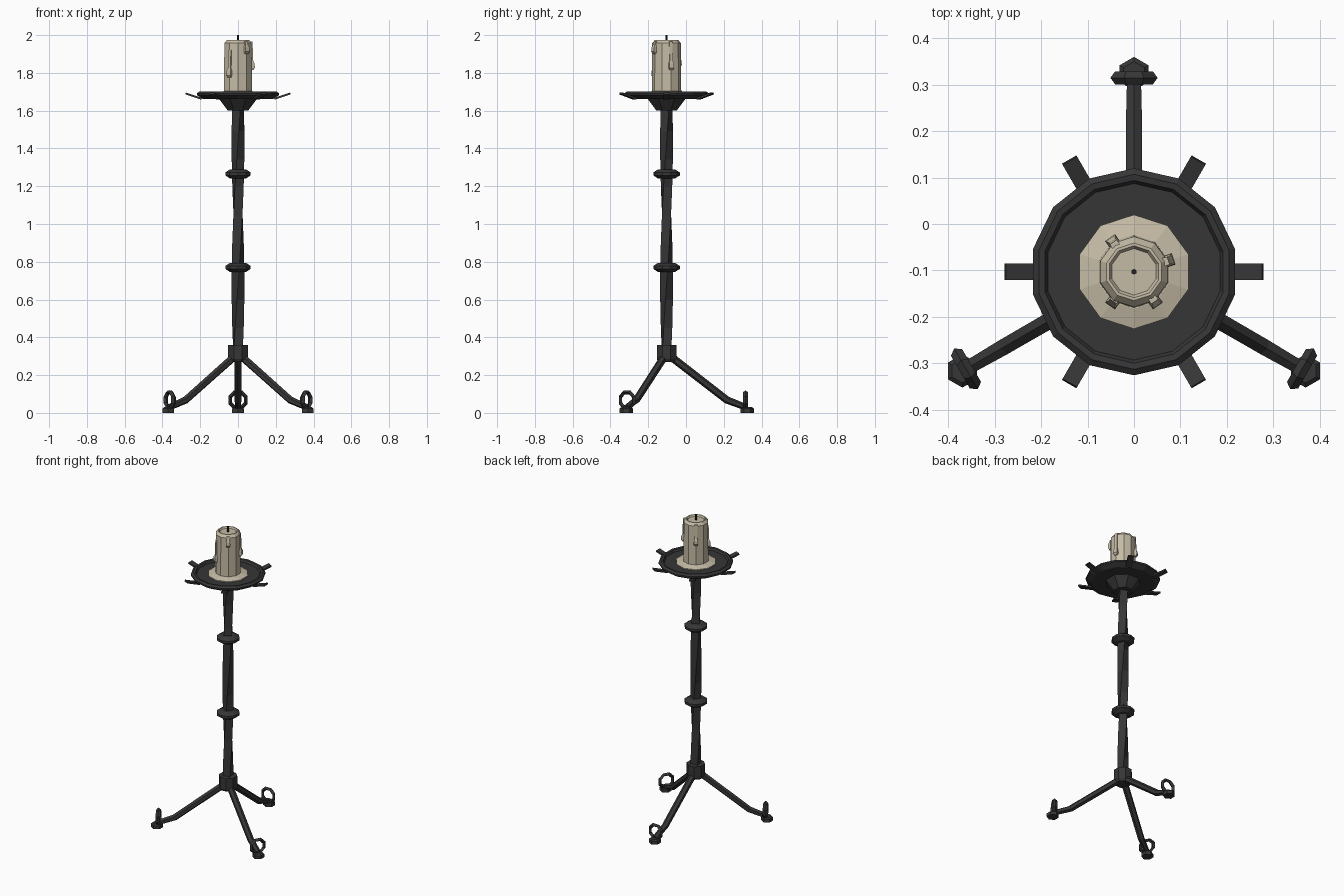
import bpy, bmesh, math
from mathutils import Vector, Matrix

if "Cube" in bpy.data.objects:
    bpy.data.objects.remove(bpy.data.objects["Cube"])

CY = -0.103  # stem axis sits slightly forward of the origin
AXIS = Matrix.Translation((0, CY, 0))


def mat(name, col):
    m = bpy.data.materials.new(name)
    m.diffuse_color = (*col, 1)
    m.use_nodes = True
    m.node_tree.nodes["Principled BSDF"].inputs["Base Color"].default_value = m.diffuse_color
    return m


IRON = mat("dark iron", (0.037, 0.037, 0.037))
WAX = mat("cream wax", (0.56, 0.50, 0.38))
WICK = mat("black wick", (0.015, 0.015, 0.015))


def finish(name, bm, material, matrix=AXIS):
    bmesh.ops.recalc_face_normals(bm, faces=bm.faces)
    me = bpy.data.meshes.new(name)
    bm.to_mesh(me)
    bm.free()
    me.materials.append(material)
    ob = bpy.data.objects.new(name, me)
    ob.matrix_world = matrix
    bpy.context.collection.objects.link(ob)
    return ob


def loft(name, rings, material, matrix=AXIS, closed=False):
    """Skin a list of equal-length point rings; caps the ends unless closed."""
    bm = bmesh.new()
    vs = [[bm.verts.new(p) for p in r] for r in rings]
    n = len(vs[0])
    pairs = list(zip(vs, vs[1:])) + ([(vs[-1], vs[0])] if closed else [])
    for a, b in pairs:
        for i in range(n):
            j = (i + 1) % n
            bm.faces.new((a[i], a[j], b[j], b[i]))
    if not closed:
        bm.faces.new(vs[0])
        bm.faces.new(vs[-1])
    return finish(name, bm, material, matrix)


def ngon(r, z, n, start):
    return [(r * math.cos(start + math.tau * i / n),
             r * math.sin(start + math.tau * i / n), z) for i in range(n)]


def lathe(name, profile, n, material, start=math.pi / 2, matrix=AXIS):
    return loft(name, [ngon(r, z, n, start) for r, z in profile], material, matrix)


def tube(name, path, radii, n, material, matrix):
    """Bar swept along a path lying in the local x-z plane."""
    rings = []
    for i, p in enumerate(path):
        a, b = path[max(i - 1, 0)], path[min(i + 1, len(path) - 1)]
        t = Vector((b[0] - a[0], 0, b[1] - a[1])).normalized()
        up = Vector((-t.z, 0, t.x))
        c = Vector((p[0], 0, p[1]))
        rings.append([c + radii[i] * (up * math.cos(math.tau * k / n) +
                      Vector((0, 1, 0)) * math.sin(math.tau * k / n)) for k in range(n)])
    return loft(name, rings, material, matrix)


def box(name, size, matrix, material):
    bm = bmesh.new()
    bmesh.ops.create_cube(bm, size=1, matrix=Matrix.Diagonal((*size, 1)))
    return finish(name, bm, material, matrix)


def spin(deg):
    return AXIS @ Matrix.Rotation(math.radians(deg), 4, 'Z')


# Twisted square stem
loft("twisted_stem", [ngon(0.034, 0.30 + 1.34 * i / 9, 4,
                           math.radians(45 + 160 * i / 9)) for i in range(10)], IRON)

# Collar at the leg joint and the two knuckle rings
lathe("leg_collar", [(0.045, 0.27), (0.056, 0.285), (0.056, 0.36)], 8, IRON, math.pi / 8)
for name, z in (("lower_ring", 0.77), ("upper_ring", 1.265)):
    lathe(name, [(0.045, z - 0.024), (0.07, z - 0.008), (0.07, z + 0.008),
                 (0.045, z + 0.024)], 10, IRON)

# Three legs, each with a foot pad and an upright ring
for i, deg in enumerate((90, 210, 330), 1):
    m = spin(deg)
    tube(f"leg_{i}", [(0.02, 0.30), (0.32, 0.068), (0.425, 0.028)],
         [0.021, 0.02, 0.017], 6, IRON, m)
    foot = m @ Matrix.Translation((0.427, 0, 0))
    lathe(f"foot_{i}", [(0.036, 0), (0.036, 0.022), (0.026, 0.03)], 6, IRON, 0, foot)
    rings = []
    for k in range(8):
        a = math.tau * (k + 0.5) / 8
        d = Vector((0, math.cos(a), math.sin(a)))
        c = Vector((0.418, 0, 0.068)) + d * 0.044
        rings.append([c + d * 0.011, c + Vector((0.014, 0, 0)),
                      c - d * 0.011, c - Vector((0.014, 0, 0))])
    loft(f"foot_ring_{i}", rings, IRON, m, closed=True)

# Cup under the drip pan, and the pan with raised rim
lathe("pan_cup", [(0.058, 1.60), (0.066, 1.61), (0.108, 1.662), (0.108, 1.672)], 8, IRON, math.pi / 8)
lathe("drip_pan", [(0.19, 1.662), (0.223, 1.682), (0.223, 1.692), (0.21, 1.702),
                   (0.197, 1.70), (0.19, 1.686)], 14, IRON)

# Six tabs bent upward around the pan
for i in range(6):
    m = spin(60 * i) @ Matrix.Translation((0.235, 0, 1.677)) @ Matrix.Rotation(math.radians(-18), 4, 'Y')
    box(f"pan_tab_{i + 1}", (0.09, 0.036, 0.010), m, IRON)

# Wax pool, candle and wick
lathe("wax_pool", [(0.123, 1.684), (0.123, 1.692), (0.08, 1.703)], 10, WAX)
lathe("candle", [(0.078, 1.69), (0.076, 1.957), (0.062, 1.974), (0.056, 1.974),
                 (0.05, 1.964)], 10, WAX)
lathe("wick", [(0.006, 1.955), (0.006, 2.0)], 6, WICK)

# Wax drips running down the side, each with a thicker bead at its end
for i, (deg, top, low) in enumerate(((18, 1.965, 1.815), (125, 1.965, 1.83),
                                     (235, 1.92, 1.775), (305, 1.965, 1.90)), 1):
    m = spin(deg)
    loft(f"wax_drip_{i}", [[(0.066, -w, z), (o, -w, z), (o, w, z), (0.066, w, z)]
                           for o, w, z in ((0.082, 0.008, low), (0.09, 0.013, low + 0.012),
                                           (0.088, 0.012, low + 0.035), (0.082, 0.008, low + 0.05),
                                           (0.078, 0.009, top))], WAX, m)
